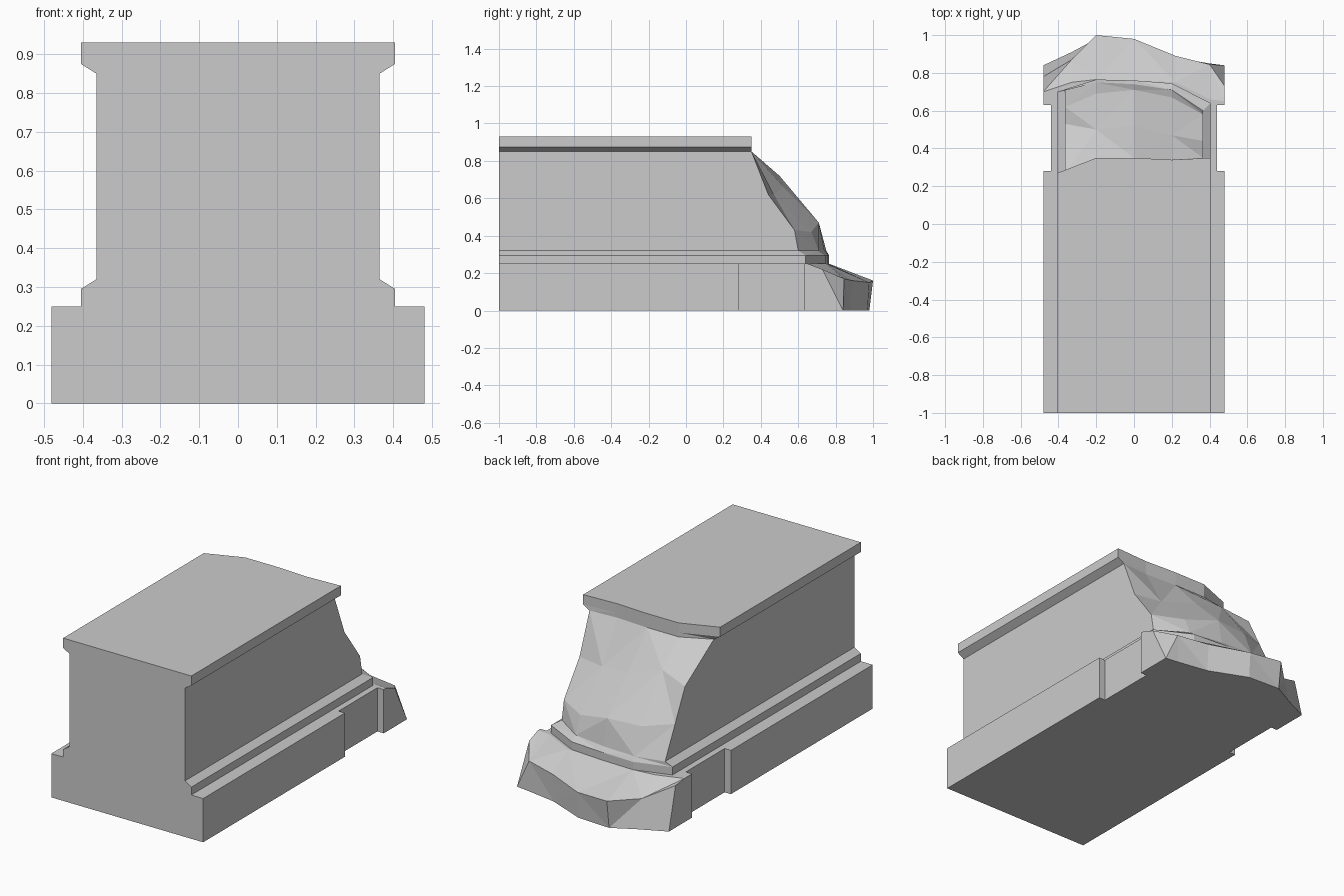
import bpy
import bmesh

default_cube = bpy.data.objects.get("Cube")
if default_cube:
    bpy.data.objects.remove(default_cube, do_unlink=True)

FRONT = -1.0
STEP = 0.28
BREAK = 0.63
BASE_TOP = 0.25

stone = bpy.data.materials.new("grey stone")
stone.use_nodes = True
stone_colour = (0.6, 0.6, 0.6, 1)
stone.diffuse_color = stone_colour
stone.node_tree.nodes["Principled BSDF"].inputs["Base Color"].default_value = stone_colour


def finish(name, bm):
    """Turn a bmesh into a flat shaded stone object."""
    bmesh.ops.remove_doubles(bm, verts=bm.verts, dist=0.0001)
    bmesh.ops.recalc_face_normals(bm, faces=bm.faces)
    mesh = bpy.data.meshes.new(name)
    bm.to_mesh(mesh)
    bm.free()
    mesh.materials.append(stone)
    part = bpy.data.objects.new(name, mesh)
    bpy.context.collection.objects.link(part)
    return part


def triangle_sheet(bm, rows):
    """Join rows of vertices with triangles whose diagonals alternate."""
    for r, (lower, upper) in enumerate(zip(rows, rows[1:])):
        for c in range(len(lower) - 1):
            a, b = lower[c], lower[c + 1]
            d, e = upper[c], upper[c + 1]
            if (r + c) % 2:
                bm.faces.new((a, b, e))
                bm.faces.new((a, e, d))
            else:
                bm.faces.new((a, b, d))
                bm.faces.new((b, e, d))


# Moulded block: one (half width, depths, heights) row per profile corner
def level(z):
    return [z] * 5


foot = [0.7, 0.765, 0.76, 0.745, 0.64]
ledge = [0.71, 0.75, 0.74, 0.71, 0.6]
crown = [0.27, 0.35, 0.35, 0.34, 0.35]
profile = [
    (0.405, foot, level(BASE_TOP)),
    (0.405, foot, level(0.295)),
    (0.365, ledge, level(0.32)),
    (0.365, [0.62, 0.69, 0.71, 0.67, 0.58], [0.5, 0.47, 0.47, 0.42, 0.43]),
    (0.365, [0.53, 0.5, 0.52, 0.47, 0.44], [0.68, 0.72, 0.66, 0.62, 0.62]),
    (0.365, crown, level(0.85)),
    (0.405, crown, level(0.875)),
    (0.405, crown, level(0.93)),
]

bm = bmesh.new()
back_rows, front_left, front_right = [], [], []
for half, depths, heights in profile:
    columns = (-half, -0.2, 0, 0.2, half)
    back_rows.append([bm.verts.new(p) for p in zip(columns, depths, heights)])
    front_left.append(bm.verts.new((-half, FRONT, heights[0])))
    front_right.append(bm.verts.new((half, FRONT, heights[-1])))
triangle_sheet(bm, back_rows)
for side, edge in ((front_left, 0), (front_right, -1)):
    for i in range(len(side) - 1):
        bm.faces.new((side[i], side[i + 1],
                      back_rows[i + 1][edge], back_rows[i][edge]))
bm.faces.new(front_left + front_right[::-1])
bm.faces.new([front_left[-1], front_right[-1]] + back_rows[-1][::-1])
bm.faces.new([front_left[0], front_right[0]] + back_rows[0][::-1])
finish("moulded_block", bm)

# Stepped base: mirrored outline raised to a flat slab
bm = bmesh.new()
outline = [(0.48, FRONT), (0.48, STEP), (0.44, STEP), (0.44, BREAK)]
outline += [(-x, y) for x, y in reversed(outline)]
slab = bm.faces.new([bm.verts.new((x, y, 0)) for x, y in outline])
raised = bmesh.ops.extrude_face_region(bm, geom=[slab])
bmesh.ops.translate(bm, vec=(0, 0, BASE_TOP),
                    verts=[v for v in raised["geom"]
                           if isinstance(v, bmesh.types.BMVert)])
finish("stepped_base", bm)

# Broken base end: closed strip running over the rubble and back beneath it
columns = (-0.48, -0.33, -0.2, 0, 0.22, 0.4, 0.48)
ridge = [0.7, 0.75, 0.765, 0.76, 0.75, 0.66, 0.65]
rim = [0.78, 0.87, 1, 0.98, 0.89, 0.845, 0.73]
rim_height = [0.24, 0.16, 0.16, 0.15, 0.16, 0.17, 0.22]
toe = [0.84, 0.91, 0.98, 0.97, 0.88, 0.85, 0.84]

bm = bmesh.new()
count = len(columns)
sections = [
    ([BREAK] * count, [BASE_TOP] * count),
    (ridge, [BASE_TOP] * count),
    (rim, rim_height),
    (toe, [0] * count),
    ([BREAK] * count, [0] * count),
]
rows = [[bm.verts.new(p) for p in zip(columns, depths, heights)]
        for depths, heights in sections]
triangle_sheet(bm, rows + rows[:1])
for edge in (0, -1):
    bm.faces.new([row[edge] for row in rows])
finish("broken_base_end", bm)
